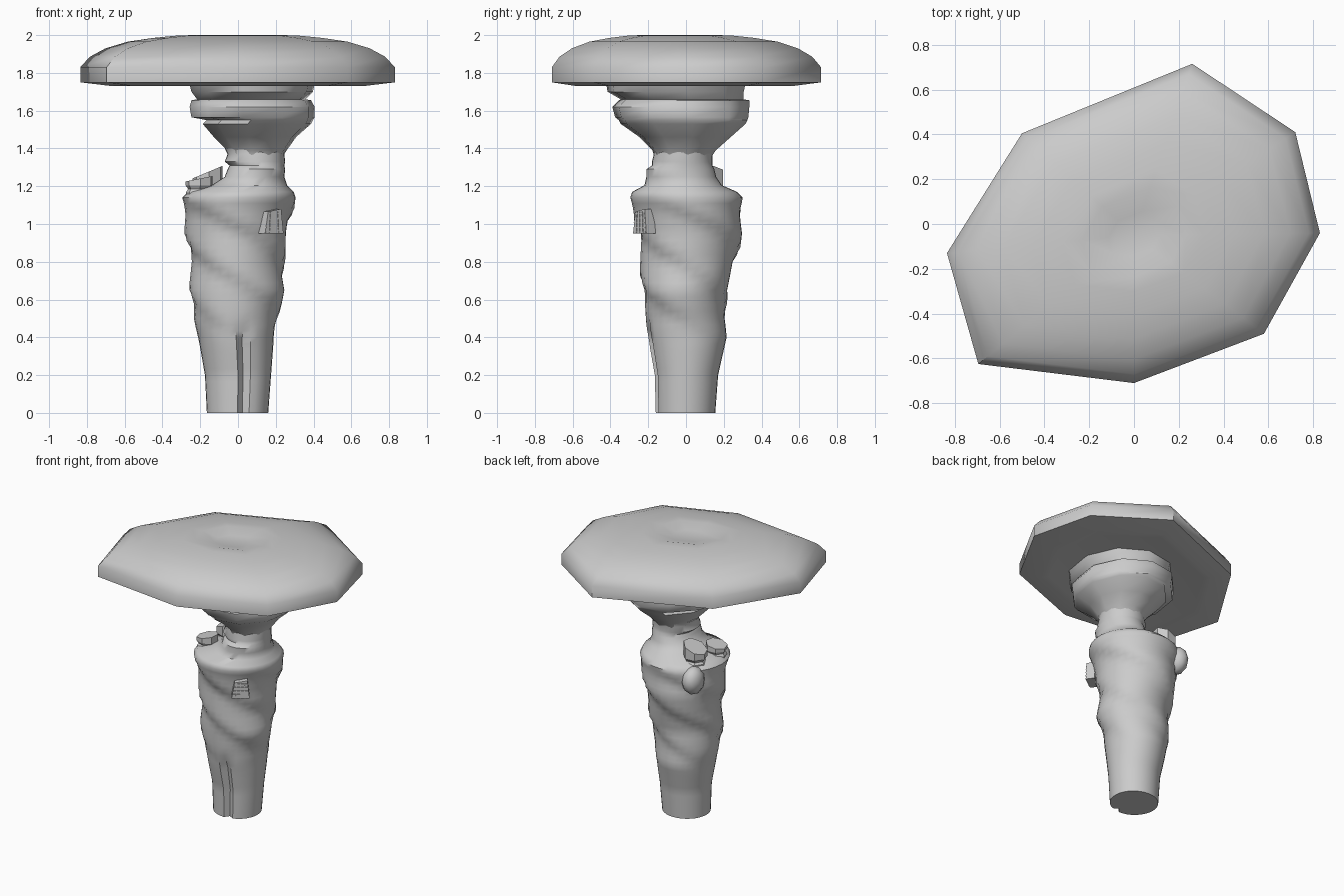
import bpy, bmesh, math
from mathutils import Vector, Matrix

if "Cube" in bpy.data.objects:
    bpy.data.objects.remove(bpy.data.objects["Cube"])


def make(name, bm, angle=40):
    bmesh.ops.recalc_face_normals(bm, faces=bm.faces)
    me = bpy.data.meshes.new(name)
    bm.to_mesh(me)
    bm.free()
    ob = bpy.data.objects.new(name, me)
    bpy.context.collection.objects.link(ob)
    bpy.ops.object.select_all(action='DESELECT')
    ob.select_set(True)
    bpy.context.view_layer.objects.active = ob
    bpy.ops.object.shade_smooth_by_angle(angle=math.radians(angle))
    return ob


def loft(name, rings, angle=40):
    """Skin a list of equal-length point loops and close both ends."""
    bm = bmesh.new()
    loops = [[bm.verts.new(p) for p in r] for r in rings]
    n = len(loops[0])
    for a, b in zip(loops, loops[1:]):
        for i in range(n):
            j = (i + 1) % n
            bm.faces.new((a[i], a[j], b[j], b[i]))
    bm.faces.new(loops[0][::-1])
    bm.faces.new(loops[-1])
    return make(name, bm, angle)


def oval(level, n, radius=lambda a, z: 1.0, turn=0.0):
    """Ring fitted to the bounds (z, x0, x1, y0, y1)."""
    z, x0, x1, y0, y1 = level
    pts = []
    for i in range(n):
        a = turn + math.tau * i / n
        k = radius(a, z)
        pts.append(((x0 + x1) / 2 + (x1 - x0) / 2 * math.cos(a) * k,
                    (y0 + y1) / 2 + (y1 - y0) / 2 * math.sin(a) * k, z))
    return pts


def refine(levels, step):
    out = []
    for a, b in zip(levels, levels[1:]):
        m = max(1, round(abs(b[0] - a[0]) / step))
        out += [[p + (q - p) * i / m for p, q in zip(a, b)] for i in range(m)]
    return out + [levels[-1]]


# trunk with spiral folds and a cleft at the front of the foot
def folds(a, z):
    a = (a + math.pi) % math.tau - math.pi
    k = 1.0
    if z < 1.14:
        phase = ((z - 0.8 + 0.135 * a) / (0.85 / 3)) % 1.0
        saw = 1 - phase / 0.8 if phase < 0.8 else (phase - 0.8) / 0.2
        fade = min(1, max(0, (z - 0.35) / 0.25)) * min(1, (1.14 - z) / 0.1)
        k += 0.10 * (saw - 0.6) * fade
    if z < 0.5:
        d = abs(a + math.radians(78)) / 0.2
        k -= 0.22 * max(0, 1 - d) * min(1, (0.5 - z) / 0.12)
    return k


trunk = [(0, -.165, .16, -.16, .155), (.2, -.175, .175, -.165, .17),
         (.4, -.21, .19, -.20, .215), (.5, -.235, .205, -.21, .21),
         (.65, -.25, .25, -.23, .215), (.8, -.25, .24, -.24, .26),
         (.95, -.275, .26, -.25, .295), (1.05, -.28, .285, -.27, .295),
         (1.14, -.295, .305, -.295, .30), (1.17, -.265, .295, -.285, .27),
         (1.205, -.14, .26, -.22, .19), (1.25, -.07, .245, -.21, .16),
         (1.29, -.055, .25, -.21, .15), (1.31, -.045, .245, -.18, .14),
         (1.33, -.07, .25, -.18, .14), (1.37, -.055, .245, -.17, .14),
         (1.40, -.07, .25, -.17, .15)]
loft("trunk", [oval(l, 32, folds) for l in refine(trunk, 0.035)], 50)

# flared bulb below the cap, with stepped lips
bulb = [(1.36, -.05, .24, -.17, .14), (1.39, -.06, .26, -.18, .16),
        (1.46, -.13, .31, -.25, .24), (1.53, -.19, .39, -.35, .32),
        (1.55, -.17, .40, -.36, .33), (1.565, -.25, .41, -.38, .335),
        (1.62, -.26, .41, -.395, .34), (1.655, -.25, .39, -.36, .34),
        (1.66, -.22, .36, -.35, .31), (1.70, -.25, .40, -.42, .31),
        (1.78, -.27, .42, -.435, .33)]
loft("bulb", [oval(l, 10, turn=0.15) for l in bulb], 45)

# broad eight-sided cap with a dimple on top
outline = [(.26, .715), (-.5, .405), (-.835, -.13), (-.695, -.625),
           (0, -.71), (.58, -.49), (.83, -.04), (.72, .41)]
cap = [(.3, 1.745), (.72, 1.735), (.8, 1.73), (1, 1.75), (1, 1.83), (.94, 1.885),
       (.84, 1.93), (.7, 1.965), (.54, 1.985), (.38, 1.998), (.28, 2.0), (.14, 1.975)]
loft("cap", [[(x * s, y * s - .05 * (1 - s), z) for x, y in outline] for s, z in cap], 50)


# little cut stubs sitting on the shoulder
def stub(name, x, y, r, top, tilt):
    rings = []
    for k, z in ((1.0, 1.12), (1.0, 1.17), (.85, 1.185), (1.05, 1.205), (1.05, top)):
        ring = []
        for i in range(7):
            a = math.tau * i / 7 + .3
            px, py = r * k * math.cos(a), r * k * math.sin(a)
            ring.append((x + px, y + py, z + (tilt * px if z == top else 0)))
        rings.append(ring)
    loft(name, rings, 30)


stub("back_stub", -.16, .12, .078, 1.275, .42)
stub("side_stub", -.205, -.06, .07, 1.24, .2)

# knob on the left rear of the trunk
bm = bmesh.new()
bmesh.ops.create_icosphere(bm, subdivisions=2, radius=1,
                           matrix=Matrix.Translation((-.2, .2, 1.07)) @ Matrix.Diagonal((.07, .09, .10, 1)))
make("trunk_knob", bm)

# window panel with lattice bars, set on the front right of the trunk
origin = Vector((.185, -.235, .95))
along = Vector((.105, .075, 0)).normalized()
outward = Vector((along.y, -along.x, 0))
frame = Matrix((along, outward, Vector((0, 0, 1)))).transposed().to_4x4()
frame.translation = origin


def prism(name, shape, depth, front):
    rings = [[frame @ Vector((u, d, w)) for u, w in shape] for d in (front - depth, front)]
    loft(name, rings, 20)


prism("window_panel", [(-.06, 0), (.06, 0), (.045, .13), (-.04, .115)], .06, .012)
for i in range(5):
    w = .004 + i * .025
    h = .056 - w * .12
    prism("window_bar", [(-h, w), (h, w), (h, w + .005), (-h, w + .005)], .02, .016)
for u in (-.03, 0, .03):
    prism("window_post", [(u - .003, 0), (u + .003, 0), (u * .8 + .003, .115), (u * .8 - .003, .115)], .02, .016)
